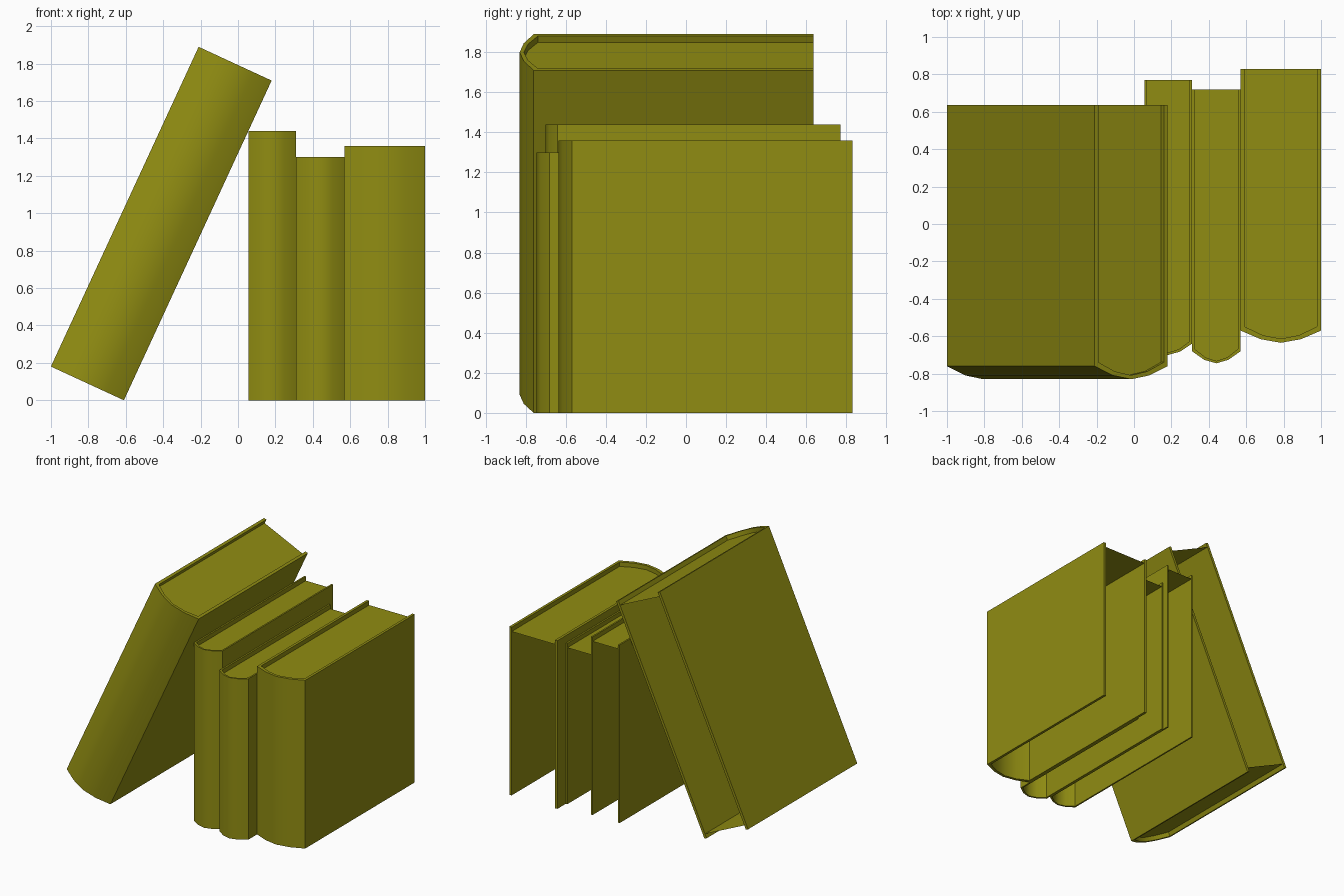
import bpy, bmesh, math
from mathutils import Matrix

cube = bpy.data.objects.get("Cube")
if cube:
    bpy.data.objects.remove(cube, do_unlink=True)

olive = bpy.data.materials.new("olive")
olive.use_nodes = True
color = (0.28, 0.265, 0.006, 1)
olive.diffuse_color = color
olive.node_tree.nodes["Principled BSDF"].inputs["Base Color"].default_value = color


def outline(width, front, back, bulge, inset=0.0):
    """Open U outline seen from above: back, rounded spine, back."""
    half = width / 2 - inset
    spine = [(-half * (1 - i / 2), front + inset - bulge * math.sin(math.pi * i / 4))
             for i in range(5)]
    return [(-half, back)] + spine + [(half, back)]


def add_object(name, bm, matrix):
    bmesh.ops.recalc_face_normals(bm, faces=bm.faces)
    mesh = bpy.data.meshes.new(name)
    bm.to_mesh(mesh)
    bm.free()
    mesh.materials.append(olive)
    obj = bpy.data.objects.new(name, mesh)
    obj.matrix_world = matrix
    bpy.context.collection.objects.link(obj)
    bpy.ops.object.select_all(action='DESELECT')
    obj.select_set(True)
    bpy.context.view_layer.objects.active = obj
    bpy.ops.object.shade_smooth_by_angle(angle=math.radians(40))


def book(name, width, height, front, back, bulge, matrix, page_ends):
    thick = width * 0.05
    outer = outline(width, front, back, bulge)
    inner = outline(width, front, back, bulge, thick)

    # Cover: two boards and a rounded spine
    bm = bmesh.new()
    rings = [[bm.verts.new((x, y, z)) for x, y in line]
             for line, z in ((outer, 0), (outer, height), (inner, height), (inner, 0))]
    for a, b in zip(rings, rings[1:] + rings[:1]):
        for i in range(len(outer) - 1):
            bm.faces.new((a[i], a[i + 1], b[i + 1], b[i]))
    for end in (0, -1):
        bm.faces.new([ring[end] for ring in rings])
    add_object(name + "_cover", bm, matrix)

    # Page ends: thin sheets set just inside the cover
    for end in page_ends:
        bm = bmesh.new()
        z = height - 0.035 if end == "top" else 0.035
        bm.faces.new([bm.verts.new((x, y, z)) for x, y in inner])
        add_object(name + "_pages_" + end, bm, matrix)


# Upright books: name, left edge, right edge, height, spine start, back, bulge
for name, x0, x1, height, front, back, bulge in (
        ("tall_book", 0.055, 0.31, 1.44, -0.64, 0.77, 0.06),
        ("short_book", 0.31, 0.57, 1.30, -0.68, 0.72, 0.065),
        ("thick_book", 0.57, 1.0, 1.36, -0.57, 0.83, 0.065)):
    book(name, x1 - x0, height, front, back, bulge,
         Matrix.Translation(((x0 + x1) / 2, 0, 0)), ["top"])

# Leaning book, tipped to the right against the tall one
lean = (Matrix.Translation((-0.61, 0, 0)) @ Matrix.Rotation(math.radians(24.8), 4, 'Y')
        @ Matrix.Translation((-0.215, 0, 0)))
book("leaning_book", 0.43, 1.883, -0.76, 0.635, 0.07, lean, ["top", "bottom"])
